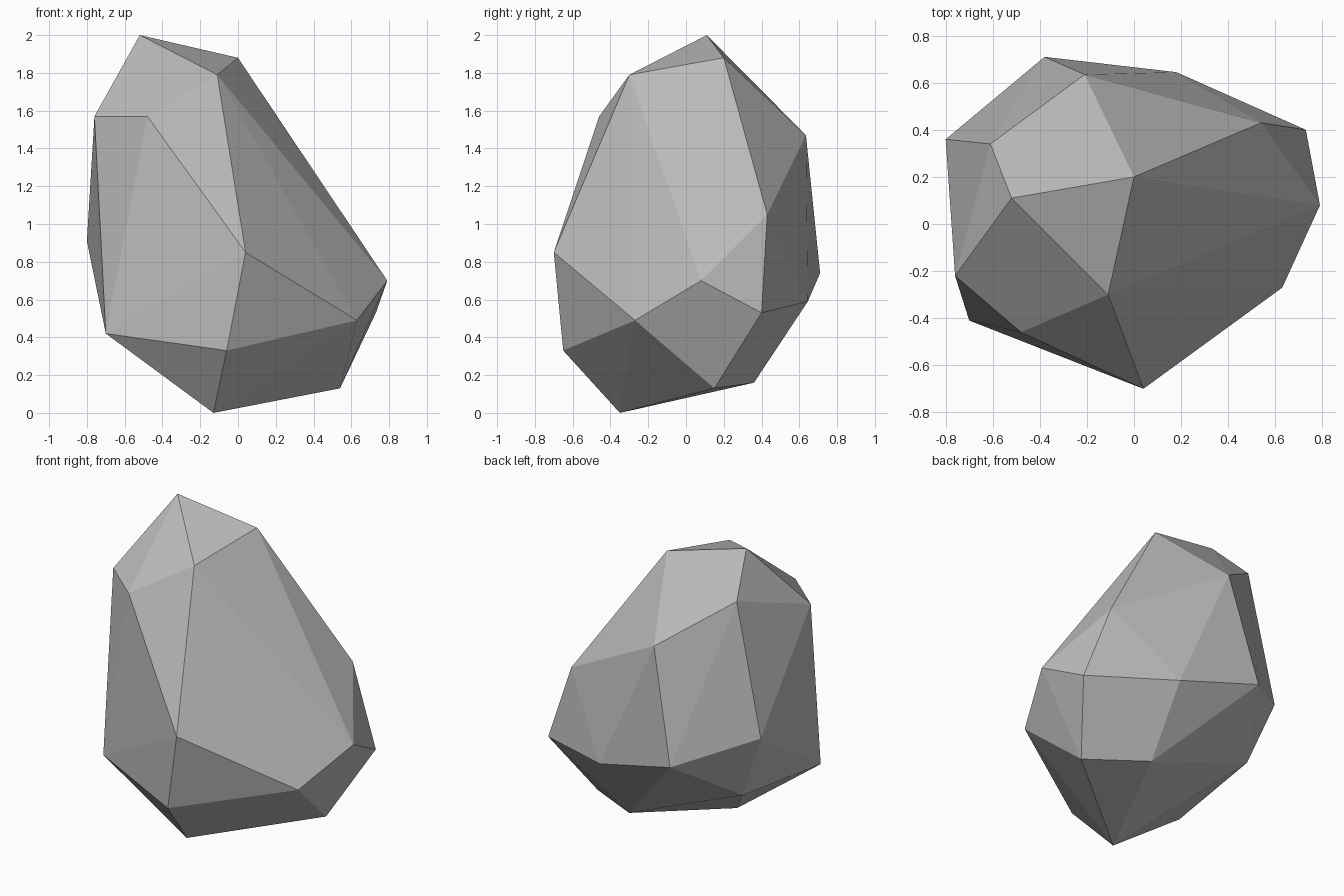
import bpy
import bmesh

# Remove only the default cube
cube = bpy.data.objects.get("Cube")
if cube:
    bpy.data.objects.remove(cube, do_unlink=True)


def make_material(name, colour):
    """Create a flat, matte material with one colour."""
    material = bpy.data.materials.new(name)
    material.use_nodes = True
    material.diffuse_color = colour
    shader = material.node_tree.nodes["Principled BSDF"]
    shader.inputs["Base Color"].default_value = colour
    shader.inputs["Roughness"].default_value = 1
    return material


def make_hull(name, corner_groups, material):
    """Wrap a convex faceted skin around groups of corner points."""
    mesh = bpy.data.meshes.new(name)
    bm = bmesh.new()
    for corners in corner_groups:
        for corner in corners:
            bm.verts.new(corner)
    bmesh.ops.convex_hull(bm, input=bm.verts[:])
    loose = [vert for vert in bm.verts if not vert.link_faces]
    bmesh.ops.delete(bm, geom=loose, context="VERTS")
    bmesh.ops.recalc_face_normals(bm, faces=bm.faces[:])
    for face in bm.faces:
        face.smooth = False
    bm.to_mesh(mesh)
    bm.free()
    mesh.materials.append(material)
    rock = bpy.data.objects.new(name, mesh)
    bpy.context.scene.collection.objects.link(rock)
    return rock


# Corners of the chipped stone, from the crown down to the foot
crown = [(-.52, .11, 2), (0, .2, 1.88), (-.11, -.3, 1.79), (-.61, .34, 1.76)]
shoulder = [(-.76, -.22, 1.57), (-.48, -.46, 1.57),
            (-.21, .635, 1.47), (.54, .43, 1.05)]
waist = [(-.8, .36, .91), (.04, -.7, .85), (-.38, .71, .74),
         (.79, .08, .7), (.18, .645, .59), (.73, .4, .53)]
base = [(.63, -.27, .49), (-.63, .305, .47),
        (-.7, -.41, .42), (-.06, -.65, .33)]
foot = [(.165, .36, .16), (.54, .15, .13), (-.13, -.35, 0)]

stone_grey = make_material("stone grey", (.5, .5, .5, 1))
make_hull("rock", [crown, shoulder, waist, base, foot], stone_grey)
